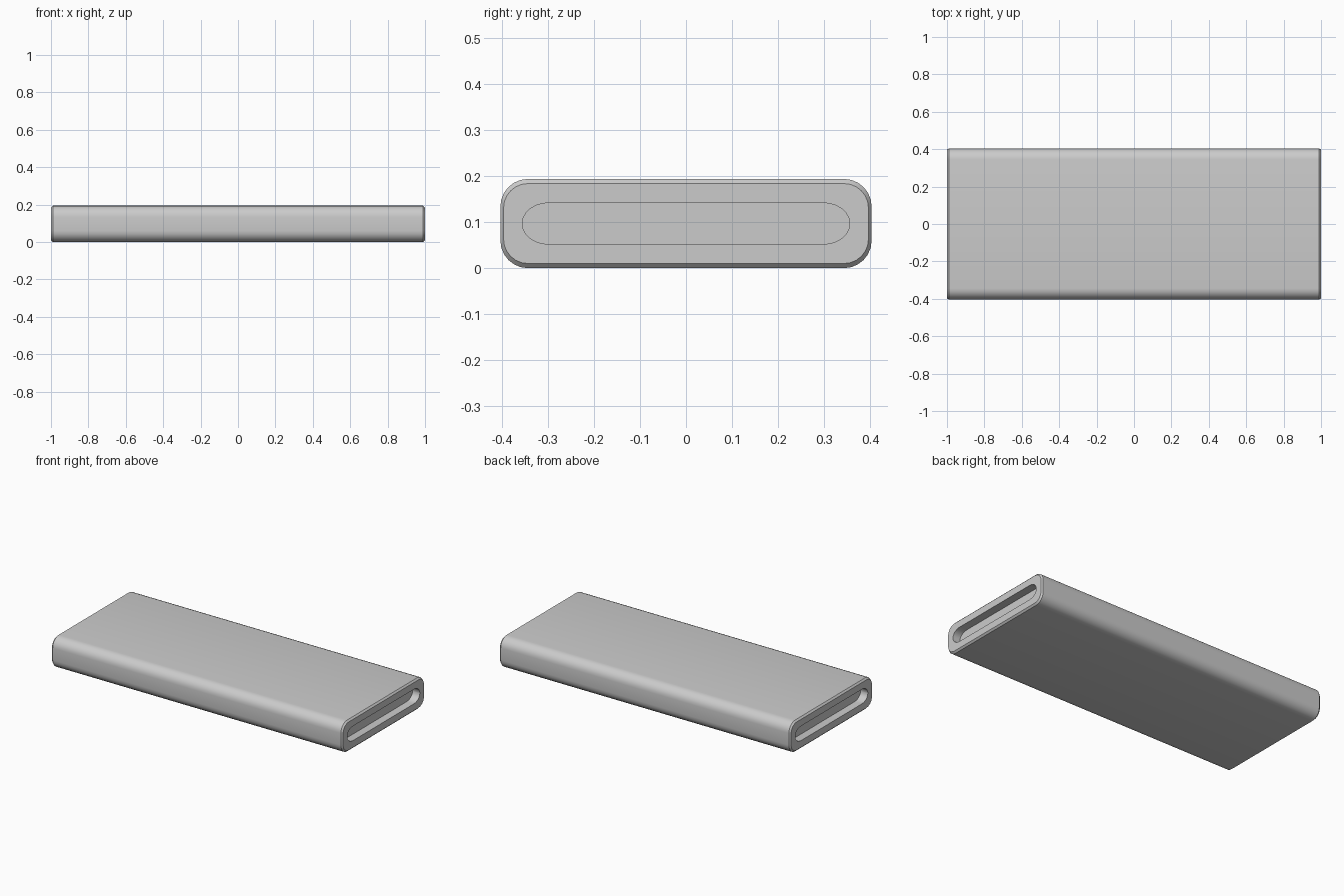
import bpy, bmesh, math

if "Cube" in bpy.data.objects:
    bpy.data.objects.remove(bpy.data.objects["Cube"])

HALF_LEN, MID_Z = 1.0, 0.097


def rounded_ring(bm, x, hy, hz, ry, rz, seg=6):
    """Rounded rectangle loop of vertices in the plane at x."""
    ring = []
    for k, (sy, sz) in enumerate([(1, 1), (-1, 1), (-1, -1), (1, -1)]):
        for i in range(seg + 1):
            a = math.pi / 2 * (k + i / seg)
            ring.append(bm.verts.new((x, sy * (hy - ry) + ry * math.cos(a),
                                      MID_Z + sz * (hz - rz) + rz * math.sin(a))))
    return ring


# Half sections from recess floor out to the body side: x, half width, half height, radii
section = [
    (HALF_LEN - 0.05, 0.356, 0.045, 0.058, 0.044),   # slot floor
    (HALF_LEN, 0.356, 0.045, 0.058, 0.044),          # slot rim
    (HALF_LEN, 0.397, 0.087, 0.053, 0.053),          # end face edge
    (HALF_LEN - 0.01, 0.404, 0.097, 0.06, 0.06),     # chamfer edge
]
path = section + [(-x, *rest) for x, *rest in reversed(section)]

# Body: one closed loft with a recessed slot in each end
bm = bmesh.new()
rings = [rounded_ring(bm, *p) for p in path]
n = len(rings[0])
for a, b in zip(rings, rings[1:]):
    for i in range(n):
        j = (i + 1) % n
        bm.faces.new((a[i], a[j], b[j], b[i]))
bm.faces.new(rings[0])
bm.faces.new(rings[-1])
bmesh.ops.recalc_face_normals(bm, faces=bm.faces)

mesh = bpy.data.meshes.new("slotted_body")
bm.to_mesh(mesh)
bm.free()
body = bpy.data.objects.new("slotted_body", mesh)
bpy.context.collection.objects.link(body)
bpy.context.view_layer.objects.active = body
body.select_set(True)
bpy.ops.object.shade_smooth_by_angle(angle=math.radians(30))
